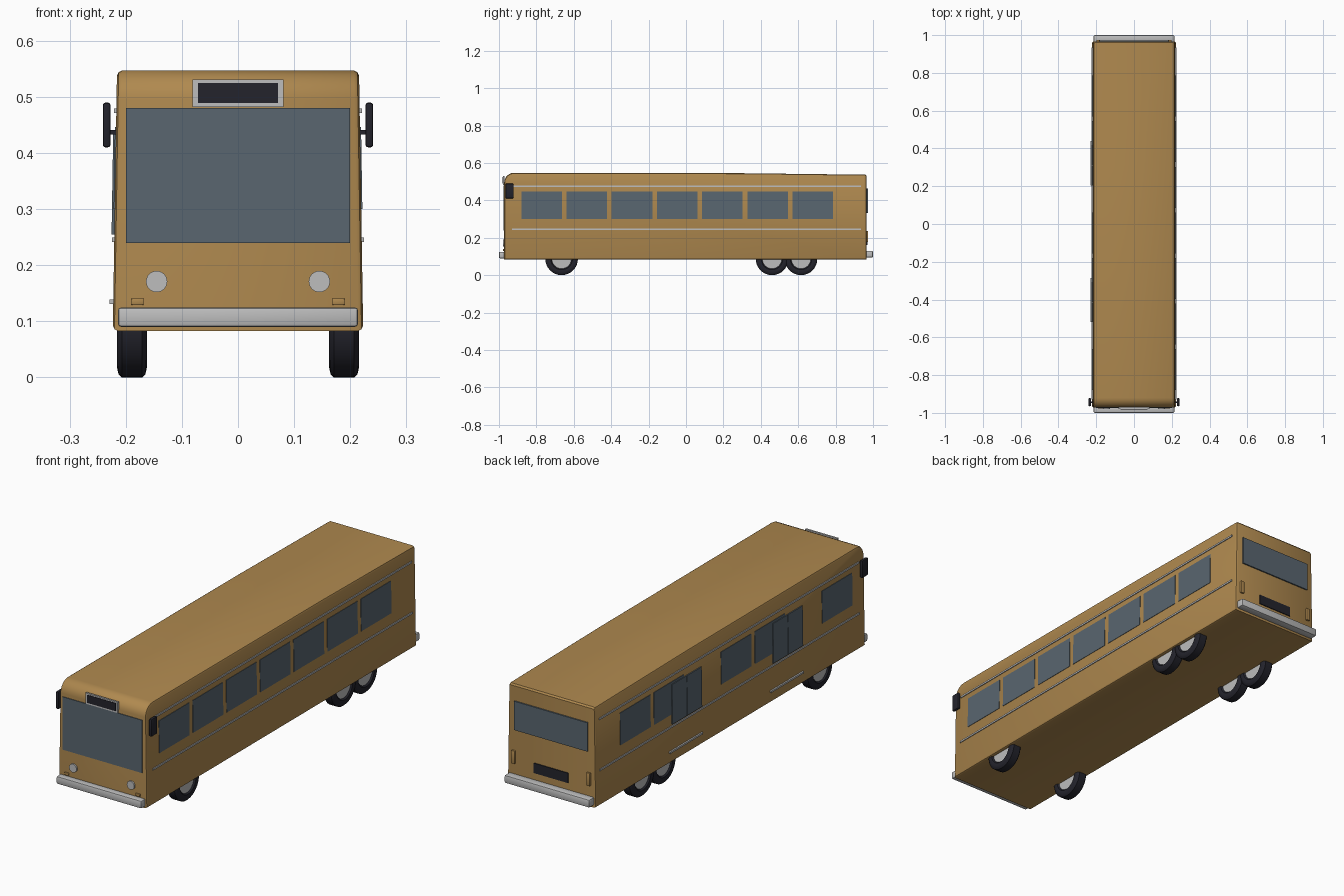
import bpy, bmesh, math
from mathutils import Matrix

if "Cube" in bpy.data.objects:
    bpy.data.objects.remove(bpy.data.objects["Cube"])


def material(name, rgb):
    m = bpy.data.materials.new(name)
    m.diffuse_color = (*rgb, 1)
    m.use_nodes = True
    m.node_tree.nodes["Principled BSDF"].inputs["Base Color"].default_value = m.diffuse_color
    return m


BROWN = material("brown paint", (0.43, 0.25, 0.078))
GLASS = material("blue grey glass", (0.10, 0.133, 0.162))
SILVER = material("light grey metal", (0.51, 0.51, 0.51))
BLACK = material("black rubber", (0.017, 0.017, 0.025))

FRONT, REAR = -0.972, 0.966


def half_width(z):
    return 0.223 - 0.016 * (z - 0.09)


def finish(bm, name, mats, smooth=False):
    bmesh.ops.recalc_face_normals(bm, faces=bm.faces[:])
    me = bpy.data.meshes.new(name)
    bm.to_mesh(me)
    bm.free()
    ob = bpy.data.objects.new(name, me)
    bpy.context.collection.objects.link(ob)
    for m in mats:
        me.materials.append(m)
    if smooth:
        bpy.ops.object.select_all(action='DESELECT')
        ob.select_set(True)
        bpy.context.view_layer.objects.active = ob
        bpy.ops.object.shade_smooth_by_angle(angle=math.radians(35))
    return ob


def box(name, x, y, z, mat, bevel=0.0, wall=0):
    """Box from ranges; with wall = +1 / -1, x is measured outward from that side wall."""
    bm = bmesh.new()
    bmesh.ops.create_cube(bm, size=1)
    for v in bm.verts:
        px, py, pz = (r[0] + (c + 0.5) * (r[1] - r[0]) for c, r in zip(v.co, (x, y, z)))
        if wall:
            px = wall * (half_width(pz) + px)
        v.co = (px, py, pz)
    if bevel:
        bmesh.ops.bevel(bm, geom=bm.edges[:], offset=bevel, segments=2,
                        profile=0.5, affect='EDGES')
    return finish(bm, name, [mat], bevel > 0)


# Body shell: side profile with a rounded front brow, softened towards both walls
profile = [(FRONT, 0.083), (FRONT, 0.495)]
for i in range(1, 7):
    a = math.radians(90 * i / 6)
    profile.append((FRONT + 0.052 * (1 - math.cos(a)), 0.495 + 0.052 * math.sin(a)))
profile += [(0.3, 0.545), (REAR - 0.006, 0.537), (REAR, 0.53), (REAR, 0.083)]
steps = [(0.0, 0.009), (0.003, 0.003), (0.009, 0.0)]
sections = [(-1, d, i) for d, i in steps] + [(1, d, i) for d, i in reversed(steps)]
bm = bmesh.new()
rings = []
for side, depth, inset in sections:
    ring = []
    for y, z in profile:
        z2 = 0.315 + (z - 0.315) * (1 - inset / 0.232)
        ring.append(bm.verts.new((side * (half_width(z2) - depth), y * (1 - inset / 0.97), z2)))
    rings.append(ring)
n = len(profile)
for a, b in zip(rings, rings[1:]):
    for i in range(n):
        bm.faces.new((a[i], a[(i + 1) % n], b[(i + 1) % n], b[i]))
bm.faces.new(rings[0])
bm.faces.new(rings[-1])
finish(bm, "body_shell", [BROWN], True)

# Side windows: full row on the right, gaps for the doors on the left
for i in range(7):
    y0 = -0.88 + i * 0.2415
    for side, label in ((1, "right"), (-1, "left")):
        if side == 1 or i in (0, 2, 3, 5, 6):
            box(f"{label}_window_{i}", (-0.004, 0.002), (y0, y0 + 0.217),
                (0.30, 0.446), GLASS, wall=side)

# Left doors: two glass leaves and a step strip each
for label, y0 in (("front", -0.52), ("rear", 0.205)):
    for k in range(2):
        s = y0 + k * 0.108
        box(f"{label}_door_glass_{k}", (-0.004, 0.005), (s, s + 0.105),
            (0.255, 0.435), GLASS, wall=-1)
    box(f"{label}_door_step", (-0.004, 0.007), (y0, y0 + 0.235), (0.131, 0.139), SILVER, wall=-1)

# Trim strips along both sides
for side, label in ((1, "right"), (-1, "left")):
    for level, z in (("lower", 0.245), ("upper", 0.475)):
        box(f"{label}_{level}_trim", (-0.004, 0.004), (-0.93, 0.935),
            (z - 0.004, z + 0.004), SILVER, wall=side)

# Front and rear bumpers
box("front_bumper", (-0.214, 0.214), (-1.0, FRONT + 0.006), (0.09, 0.125), SILVER, 0.006)
box("rear_bumper", (-0.214, 0.214), (REAR - 0.006, 1.0), (0.094, 0.13), SILVER, 0.006)

# Front: windshield and destination sign
box("windshield", (-0.2, 0.2), (FRONT - 0.003, FRONT + 0.004), (0.24, 0.48), GLASS)
box("sign_frame", (-0.081, 0.081), (FRONT - 0.007, FRONT + 0.002), (0.482, 0.531), SILVER)
box("sign_panel", (-0.071, 0.071), (FRONT - 0.009, FRONT - 0.004), (0.489, 0.525), BLACK)

# Rear: window, dark grille
box("rear_window", (-0.185, 0.185), (REAR - 0.004, REAR + 0.006), (0.332, 0.463), GLASS)
box("rear_grille", (-0.087, 0.087), (REAR - 0.004, REAR + 0.004), (0.162, 0.207), BLACK)

for side, label in ((1, "right"), (-1, "left")):
    def span(a, b):
        return tuple(sorted((side * a, side * b)))

    # Headlights and lamp housings
    bm = bmesh.new()
    bmesh.ops.create_cone(bm, cap_ends=True, segments=24, radius1=0.019, radius2=0.019, depth=0.012,
                          matrix=Matrix.Translation((side * 0.145, FRONT - 0.001, 0.171))
                          @ Matrix.Rotation(math.pi / 2, 4, 'X'))
    finish(bm, f"{label}_headlight", [SILVER], True)
    box(f"{label}_indicator", span(0.168, 0.19), (FRONT - 0.006, FRONT + 0.004),
        (0.129, 0.141), BROWN, 0.002)
    box(f"{label}_tail_lamp", span(0.18, 0.198), (REAR - 0.004, REAR + 0.008),
        (0.178, 0.237), BROWN, 0.002)
    # Mirrors on short arms
    box(f"{label}_mirror", span(0.227, 0.241), (-0.965, -0.922), (0.41, 0.49), BLACK, 0.005)
    box(f"{label}_mirror_arm", span(0.21, 0.23), (-0.947, -0.94), (0.433, 0.441), BLACK)

# Wheels: lathed tyre with rounded shoulders, hub discs on both faces
SEG = 32
HUB = 0.052
half = [(0.019, 0.0), (0.019, HUB), (0.025, 0.058), (0.0265, 0.070), (0.024, 0.081), (0.018, 0.087)]
lathe = half + [(-w, r) for w, r in reversed(half)]
for side, label in ((1, "right"), (-1, "left")):
    for axle, y in (("front", -0.665), ("middle", 0.46), ("rear", 0.615)):
        bm = bmesh.new()
        cx, cz = side * 0.189, 0.087
        loops = []
        for w, r in lathe:
            if r == 0:
                loops.append([bm.verts.new((cx + w, y, cz))] * SEG)
            else:
                loops.append([bm.verts.new((cx + w, y + r * math.cos(t), cz + r * math.sin(t)))
                              for t in (2 * math.pi * k / SEG for k in range(SEG))])
        for j, (a, b) in enumerate(zip(loops, loops[1:])):
            for k in range(SEG):
                m = (k + 1) % SEG
                corners = list(dict.fromkeys((a[k], a[m], b[m], b[k])))
                f = bm.faces.new(corners)
                f.material_index = 1 if len(corners) == 3 else 0
        finish(bm, f"{label}_{axle}_wheel", [BLACK, SILVER], True)
